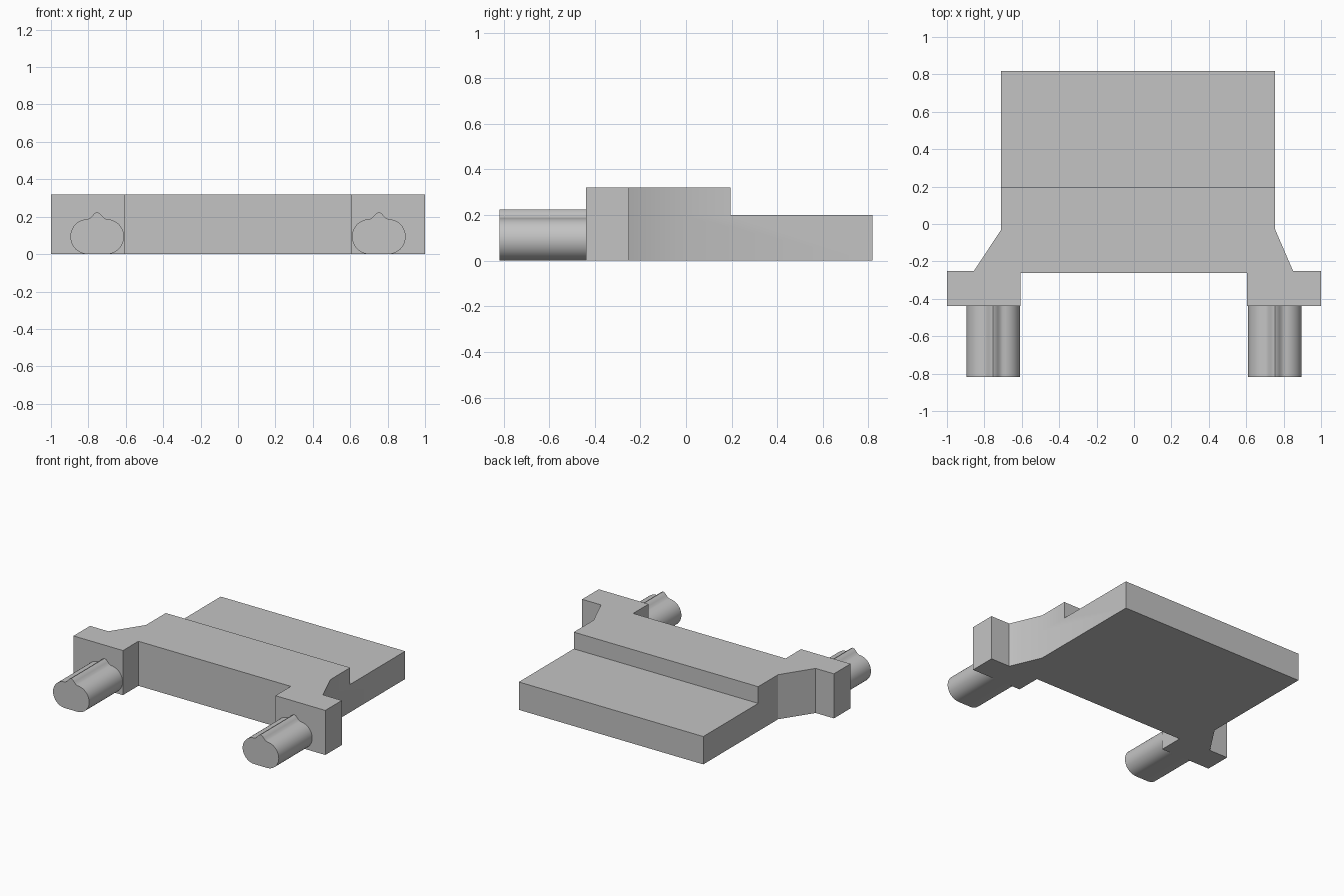
import bpy, bmesh
from math import sin, cos, pi, radians
from mathutils import Vector

cube = bpy.data.objects.get("Cube")
if cube:
    bpy.data.objects.remove(cube, do_unlink=True)

grey = bpy.data.materials.new("plain grey")
grey.use_nodes = True
colour = (0.55, 0.55, 0.55, 1)
grey.diffuse_color = colour
grey.node_tree.nodes["Principled BSDF"].inputs["Base Color"].default_value = colour


def extrude(bm, face, offset):
    """Push a face out along an offset vector."""
    new = bmesh.ops.extrude_face_region(bm, geom=[face])["geom"]
    verts = [v for v in new if isinstance(v, bmesh.types.BMVert)]
    bmesh.ops.translate(bm, verts=verts, vec=offset)


def finish(bm, name):
    """Turn a bmesh into a smooth-by-angle object."""
    bmesh.ops.recalc_face_normals(bm, faces=bm.faces)
    mesh = bpy.data.meshes.new(name)
    bm.to_mesh(mesh)
    bm.free()
    mesh.materials.append(grey)
    obj = bpy.data.objects.new(name, mesh)
    bpy.context.collection.objects.link(obj)
    bpy.ops.object.select_all(action='DESELECT')
    obj.select_set(True)
    bpy.context.view_layer.objects.active = obj
    bpy.ops.object.shade_smooth_by_angle(angle=radians(30))
    return obj


# Stepped body: plan outline raised to the slab height, front part raised further
SLAB, TOP, STEP = 0.2, 0.32, 0.195
outline = [(-0.71, 0.818), (-0.71, -0.03), (-0.855, -0.25), (-1, -0.25),
           (-1, -0.438), (-0.607, -0.438), (-0.607, -0.263), (0.604, -0.263),
           (0.604, -0.438), (1, -0.438), (1, -0.25), (0.85, -0.25),
           (0.755, -0.03), (0.755, 0.818)]
bm = bmesh.new()
base = bm.faces.new([bm.verts.new((x, y, 0)) for x, y in outline])
extrude(bm, base, Vector((0, 0, SLAB)))
bmesh.ops.bisect_plane(bm, geom=bm.verts[:] + bm.edges[:] + bm.faces[:],
                       plane_co=(0, STEP, 0), plane_no=(0, 1, 0))
raised = next(f for f in bm.faces
              if all(v.co.z > SLAB - 0.001 and v.co.y < STEP + 0.001 for v in f.verts))
extrude(bm, raised, Vector((0, 0, TOP - SLAB)))
bmesh.ops.dissolve_limit(bm, angle_limit=radians(0.5), verts=bm.verts[:], edges=bm.edges[:])
finish(bm, "stepped_body")

# Pegs: rounded section with a small ridge along the top
R, HALF_FLAT = 0.0935, 0.05
side = [(HALF_FLAT + R * sin(a), R - R * cos(a))
        for a in (pi * i / 20 for i in range(21))]
ridge = [(0.037, 0.193), (0.025, 0.206), (0.013, 0.219)]
half = side + ridge
section = half + [(0, 0.225)] + [(-x, z) for x, z in reversed(half)]


def peg(name, centre):
    bm = bmesh.new()
    face = bm.faces.new([bm.verts.new((centre + x, -0.818, z)) for x, z in section])
    extrude(bm, face, Vector((0, 0.38, 0)))
    finish(bm, name)


for name, centre in (("right_peg", -0.753), ("left_peg", 0.753)):
    peg(name, centre)
